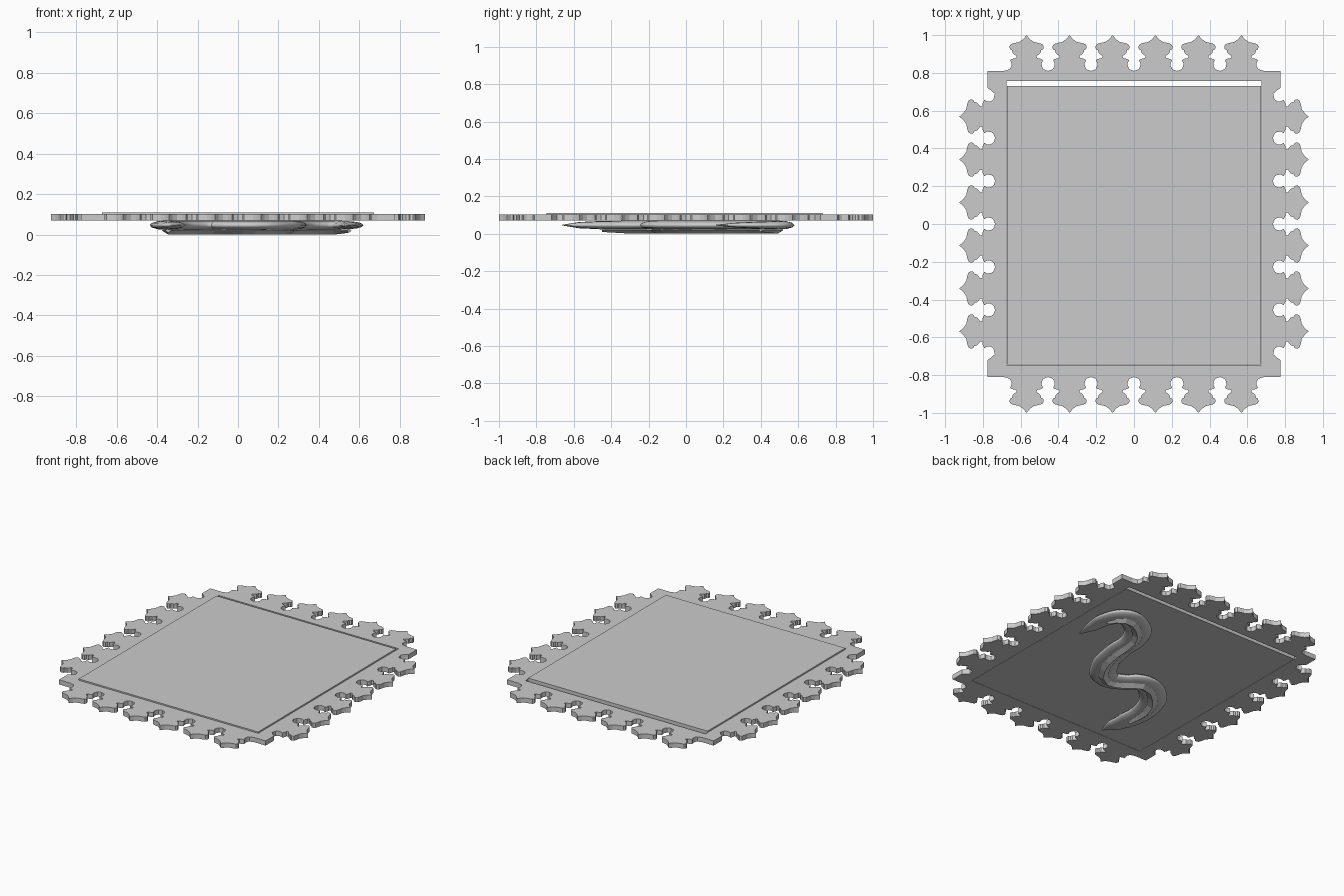
import bpy
import math
from mathutils import Matrix

cube = bpy.data.objects.get("Cube")
if cube:
    bpy.data.objects.remove(cube, do_unlink=True)

grey = bpy.data.materials.new("plain_grey")
grey.use_nodes = True
grey.diffuse_color = (0.6, 0.6, 0.6, 1)
grey.node_tree.nodes["Principled BSDF"].inputs["Base Color"].default_value = (0.6, 0.6, 0.6, 1)


def add_object(name, data):
    obj = bpy.data.objects.new(name, data)
    bpy.context.collection.objects.link(obj)
    return obj


def to_mesh(name, curve, matrix, smooth):
    """Turn a curve into a plain mesh object."""
    source = add_object(name + "_path", curve)
    bpy.context.view_layer.update()
    graph = bpy.context.evaluated_depsgraph_get()
    mesh = bpy.data.meshes.new_from_object(source.evaluated_get(graph))
    bpy.data.objects.remove(source, do_unlink=True)
    mesh.transform(matrix)
    mesh.materials.clear()
    mesh.materials.append(grey)
    mesh.polygons.foreach_set("use_smooth", [smooth] * len(mesh.polygons))
    return add_object(name, mesh)


def flat_shape(name, loops, z0, z1):
    """Extrude closed outlines (the later ones become holes)."""
    curve = bpy.data.curves.new(name, "CURVE")
    curve.dimensions = "2D"
    curve.fill_mode = "BOTH"
    curve.extrude = (z1 - z0) / 2
    for loop in loops:
        spline = curve.splines.new("POLY")
        spline.points.add(len(loop) - 1)
        for point, (x, y) in zip(spline.points, loop):
            point.co = (x, y, 0, 1)
        spline.use_cyclic_u = True
    return to_mesh(name, curve, Matrix.Translation((0, 0, (z0 + z1) / 2)), False)


def tube(name, path, radii, depth, sides, z_scale, z, smooth):
    """Sweep a flattened round section along a smooth path."""
    curve = bpy.data.curves.new(name, "CURVE")
    curve.dimensions = "3D"
    curve.bevel_depth = depth
    curve.bevel_resolution = sides
    curve.resolution_u = 8 if smooth else 2
    curve.use_fill_caps = True
    spline = curve.splines.new("BEZIER")
    spline.bezier_points.add(len(path) - 1)
    for point, (x, y), radius in zip(spline.bezier_points, path, radii):
        point.co = (x, y, 0)
        point.handle_left_type = point.handle_right_type = "AUTO"
        point.radius = radius
    matrix = Matrix.Translation((0, 0, z)) @ Matrix.Diagonal((1, 1, z_scale, 1))
    return to_mesh(name, curve, matrix, smooth)


# Half outline of one border ornament, from tip to foot (along, outward)
PITCH = 0.2275
half = [(0.018, 0.168), (0.04, 0.153), (0.065, 0.148), (0.083, 0.142),
        (0.091, 0.13), (0.088, 0.116), (0.077, 0.11), (0.074, 0.096),
        (0.062, 0.085), (0.052, 0.08), (0.056, 0.068), (0.07, 0.066),
        (0.088, 0.058), (0.08, 0.042), (0.081, 0.024), (0.09, 0.009)]
ornament = [(-u, v) for u, v in reversed(half)] + [(0, 0.19)] + half


def border_row(base):
    """Six ornaments in a row, as (along, outward) points."""
    row = []
    for i in range(6):
        centre = (i - 2.5) * PITCH
        row += [(centre + u, base + v) for u, v in ornament]
        if i < 5:
            row.append((centre + PITCH / 2, base))
    return row


# Frame outline: four ornament rows joined by square corner blocks
X, Y, SIDE = 0.775, 0.81, 0.735
notch = [(-0.72, X), (-0.708, 0.758), (-0.69, 0.737)]
row_y = [(-X, Y), (-0.69, Y)] + border_row(Y) + [(0.69, Y), (X, Y)]
row_x = notch + border_row(SIDE) + [(-a, b) for a, b in reversed(notch)]
outline = [(a, -b) for a, b in row_y]
outline += [(b, a) for a, b in row_x]
outline += [(-a, b) for a, b in row_y]
outline += [(-b, -a) for a, b in row_x]

opening = [(-0.675, -0.747), (0.675, -0.747), (0.675, 0.756), (-0.675, 0.756)]
flat_shape("ornamental_frame", [outline, opening], 0.07, 0.102)

# Sliding panel, leaving a slot at the back edge
panel = [(-0.673, -0.745), (0.673, -0.745), (0.673, 0.73), (-0.673, 0.73)]
flat_shape("panel", [panel], 0.07, 0.11)

# Winding handle under the panel, with tapered ends
path = [(0.565, 0.16), (0.56, 0.27), (0.55, 0.4), (0.48, 0.49), (0.37, 0.46),
        (0.27, 0.33), (0.25, 0.14), (0.2, -0.04), (0.08, -0.16), (-0.02, -0.13),
        (-0.12, -0.06), (-0.26, -0.13), (-0.345, -0.29), (-0.345, -0.45),
        (-0.32, -0.57), (-0.3, -0.66)]
taper = [0.1, 0.55, 0.8] + [1] * 10 + [0.95, 0.7, 0.1]
tube("winding_handle", path, taper, 0.085, 4, 0.28, 0.046, True)

# Faceted ridge along the underside of the handle
ridge = path[2:14]
tube("handle_ridge", ridge, [0.5] + [1] * 10 + [0.5], 0.032, 0, 0.6, 0.0192, False)
